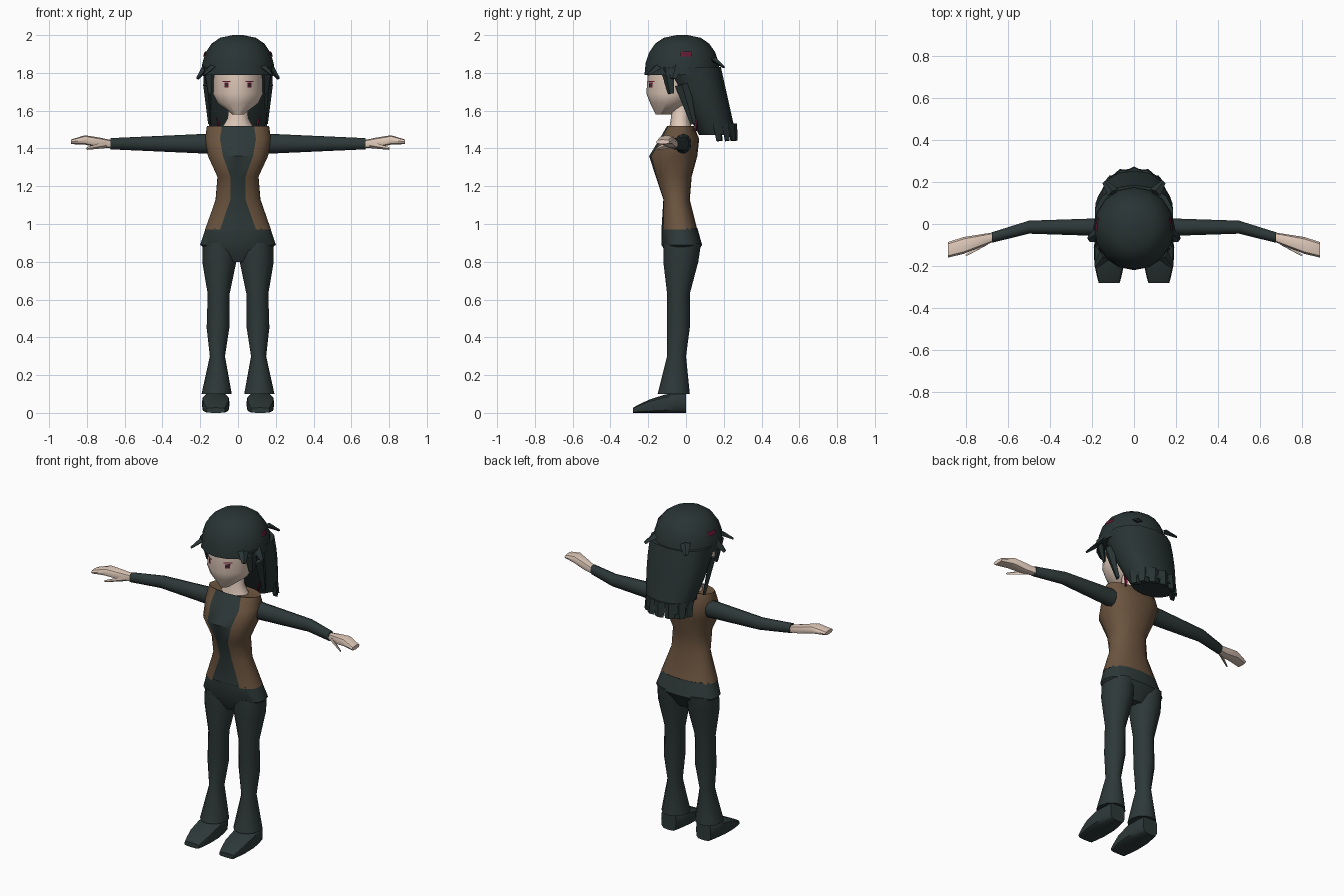
import bpy, bmesh
from math import sin, cos, asin, pi, copysign, radians
from mathutils import Vector
from mathutils.bvhtree import BVHTree

default_cube = bpy.data.objects.get("Cube")
if default_cube:
    bpy.data.objects.remove(default_cube, do_unlink=True)


def material(name, *rgb):
    mat = bpy.data.materials.new(name)
    mat.use_nodes = True
    mat.diffuse_color = (*rgb, 1)
    shader = mat.node_tree.nodes["Principled BSDF"]
    shader.inputs["Base Color"].default_value = mat.diffuse_color
    return mat


cloth = material("dark cloth", .027, .04, .04)
hair = material("dark hair", .022, .034, .034)
brown = material("brown vest", .15, .09, .05)
skin = material("skin", .76, .6, .5)
red = material("deep red", .13, .01, .03)


def finish(name, bm, materials):
    mesh = bpy.data.meshes.new(name)
    bm.to_mesh(mesh)
    bm.free()
    for mat in materials:
        mesh.materials.append(mat)
    part = bpy.data.objects.new(name, mesh)
    bpy.context.collection.objects.link(part)
    bpy.ops.object.select_all(action='DESELECT')
    part.select_set(True)
    bpy.context.view_layer.objects.active = part
    bpy.ops.object.shade_smooth_by_angle(angle=radians(45))
    return part


def signed_power(value, exponent):
    return copysign(abs(value) ** exponent, value)


def loft(name, sections, materials, sides=12, power=2, panel=None):
    """Skin over superellipse sections (centre, across, forward).
    panel gives the half width of a front band for a section's half width."""
    bm = bmesh.new()
    rings = []
    for centre, across, forward in sections:
        edge = 2 * pi / sides
        if panel:
            edge = asin((panel(across.length) / across.length) ** (power / 2))
        step = 2 * (pi - edge) / (sides - 2)
        angles = [0] + [edge + step * k for k in range(sides - 1)]
        rings.append([bm.verts.new(centre + across * signed_power(sin(angle), 2 / power)
                                   + forward * signed_power(cos(angle), 2 / power))
                      for angle in angles])
    for lower, upper in zip(rings, rings[1:]):
        for k in range(sides):
            after = (k + 1) % sides
            face = bm.faces.new((lower[k], lower[after], upper[after], upper[k]))
            if panel and k in (0, sides - 1):
                face.material_index = 1
    bm.faces.new(rings[0])
    bm.faces.new(rings[-1])
    bmesh.ops.recalc_face_normals(bm, faces=bm.faces)
    return finish(name, bm, materials)


def upright(rows, offset=lambda z: 0):
    """Sections from rows of height, half width, front and back."""
    return [(Vector((offset(z), (front + back) / 2, z)),
             Vector((width, 0, 0)), Vector((0, (front - back) / 2, 0)))
            for z, width, front, back in rows]


def tuft(name, start, end, width, mat, taper=.4):
    """Flat tapered lock."""
    start, end = Vector(start), Vector(end)
    along = (end - start).normalized()
    outward = Vector((start.x, start.y, 0))
    across = along.cross(outward).normalized() * width
    depth = across.cross(along) / 2
    loft(name, [(start, across, depth), (end, across * taper, depth * taper)], [mat], sides=4)


def plate(name, target, origin, ray, width, height, mat, lift):
    """Thin patch laid over a target surface, seen along a ray."""
    tree = BVHTree.FromObject(target, bpy.context.evaluated_depsgraph_get())
    ray = Vector(ray)
    across = ray.cross(Vector((0, 0, 1)))
    bm = bmesh.new()
    bmesh.ops.create_grid(bm, x_segments=4, y_segments=4, size=.5)
    for vert in bm.verts:
        start = Vector(origin) + across * vert.co.x * width
        start.z += vert.co.y * height
        vert.co = tree.ray_cast(start, ray)[0] - ray * lift
    bm.normal_update()
    for face in bm.faces:
        if face.normal.dot(ray) > 0:
            face.normal_flip()
    finish(name, bm, [mat])


# Vest with a dark front panel
loft("vest", upright([
    (.97, .175, -.13, .06), (1.13, .12, -.12, .02), (1.25, .11, -.16, .03),
    (1.36, .16, -.195, .06), (1.45, .175, -.14, .07), (1.52, .165, -.1, .04),
    (1.51, .09, -.09, .03)]), [brown, cloth], sides=18, power=2.3,
    panel=lambda width: max(width - .08, .04))

# Trouser hips
loft("trouser_hips", upright([
    (.98, .17, -.13, .06), (.89, .2, -.13, .085), (.8, .1, -.08, .03)]),
    [cloth], sides=16, power=2.3)

# Neck and head
loft("neck", upright([(1.5, .09, -.09, .03), (1.56, .055, -.08, .02),
                      (1.64, .05, -.08, .03)]), [skin])
head = loft("head", upright([
    (1.58, .03, -.16, -.07), (1.64, .11, -.19, .02), (1.69, .135, -.21, .07),
    (1.83, .13, -.2, .1)]), [skin], sides=14, power=1.8)

# Hair cap is a flattened dome
dome = [1.5 * k / 5 for k in range(6)]
cap = loft("hair_cap", [(Vector((0, -.02, 1.79 + .21 * sin(t))),
                         Vector((.195 * cos(t) ** .7, 0, 0)),
                         Vector((0, -.2 * cos(t) ** .7, 0))) for t in dome], [hair], sides=16)

# Long back hair sweeps backward as it falls
fall = [k / 4 for k in range(5)]
loft("hair_back", upright([(1.83 - .36 * t, .19 - .06 * t * t, -.13 + .2 * t, .185 + .08 * t)
                           for t in fall]), [hair], sides=14, power=2.3)
for k in range(-3, 4):
    x, y = .12 * sin(k / 2), .16 + .09 * cos(k / 2)
    tuft("hair_end", (x, y, 1.53), (x * 1.1, y + .01, 1.44), .04, hair, taper=.7)


def arm_y(x):
    """Arms bend forward beyond the elbow."""
    return -.015 - .28 * max(0, x - .5)


for side, s in (("left", 1), ("right", -1)):
    # Flared trouser leg
    loft(side + "_trouser_leg", upright([
        (.9, .09, -.12, .08), (.8, .09, -.12, .065), (.63, .058, -.1, .02),
        (.45, .06, -.1, .02), (.3, .04, -.1, 0), (.1, .08, -.15, .02)],
        lambda z: s * (.115 - .02 * z)), [cloth])

    # Shoe tapers from heel to toe
    shoe = []
    for t in (0, .2, .4, .7, .9, 1):
        height = .055 * (1 - .75 * t * t)
        shoe.append((Vector((s * .118, -.28 * t, height)),
                     Vector((.05 + .025 * sin(pi * t), 0, 0)), Vector((0, 0, height))))
    loft(side + "_shoe", shoe, [cloth], power=4)

    # Sleeve narrows steadily to the wrist
    loft(side + "_sleeve", [(Vector((s * x, arm_y(x), 1.425)),
                             Vector((0, .05 * (1 - .7 * x), 0)),
                             Vector((0, 0, .06 * (1 - .75 * x))))
                            for x in (.15, .3, .5, .6, .675)], [cloth], sides=10)

    # Flat hand and thumb
    loft(side + "_hand", [(Vector((s * x, arm_y(x), z)),
                           Vector((0, width, 0)), Vector((0, 0, depth)))
                          for x, z, width, depth in (
                              (.65, 1.42, .02, .02), (.73, 1.43, .03, .027),
                              (.81, 1.445, .04, .025), (.885, 1.435, .037, .012))],
         [skin], sides=8, power=2.6)
    tuft(side + "_thumb", (s * .7, -.09, 1.42), (s * .8, -.15, 1.4), .02, skin)

    # Loose locks and a red strand
    tuft(side + "_temple_lock", (s * .16, -.1, 1.83), (s * .15, -.08, 1.69), .045, hair)
    tuft(side + "_side_lock", (s * .165, -.02, 1.74), (s * .15, .04, 1.53), .04, hair)
    tuft(side + "_front_flick", (s * .14, -.15, 1.83), (s * .18, -.2, 1.79), .03, hair)
    tuft(side + "_side_flick", (s * .17, -.05, 1.83), (s * .215, -.07, 1.77), .04, hair)
    tuft(side + "_back_flick", (s * .1, .15, 1.87), (s * .14, .2, 1.83), .03, hair)
    tuft(side + "_red_strand", (s * .11, .06, 1.58), (s * .1, .05, 1.49), .015, red)

    # Hair clip and eye
    plate(side + "_clip", cap, (s, 0, 1.9), (-s, 0, 0), .06, .025, red, .008)
    plate(side + "_iris", head, (s * .06, -1, 1.735), (0, 1, 0), .022, .026, red, .003)
    plate(side + "_pupil", head, (s * .06, -1, 1.735), (0, 1, 0), .01, .013, hair, .005)
    plate(side + "_lash", head, (s * .06, -1, 1.755), (0, 1, 0), .042, .006, red, .004)
